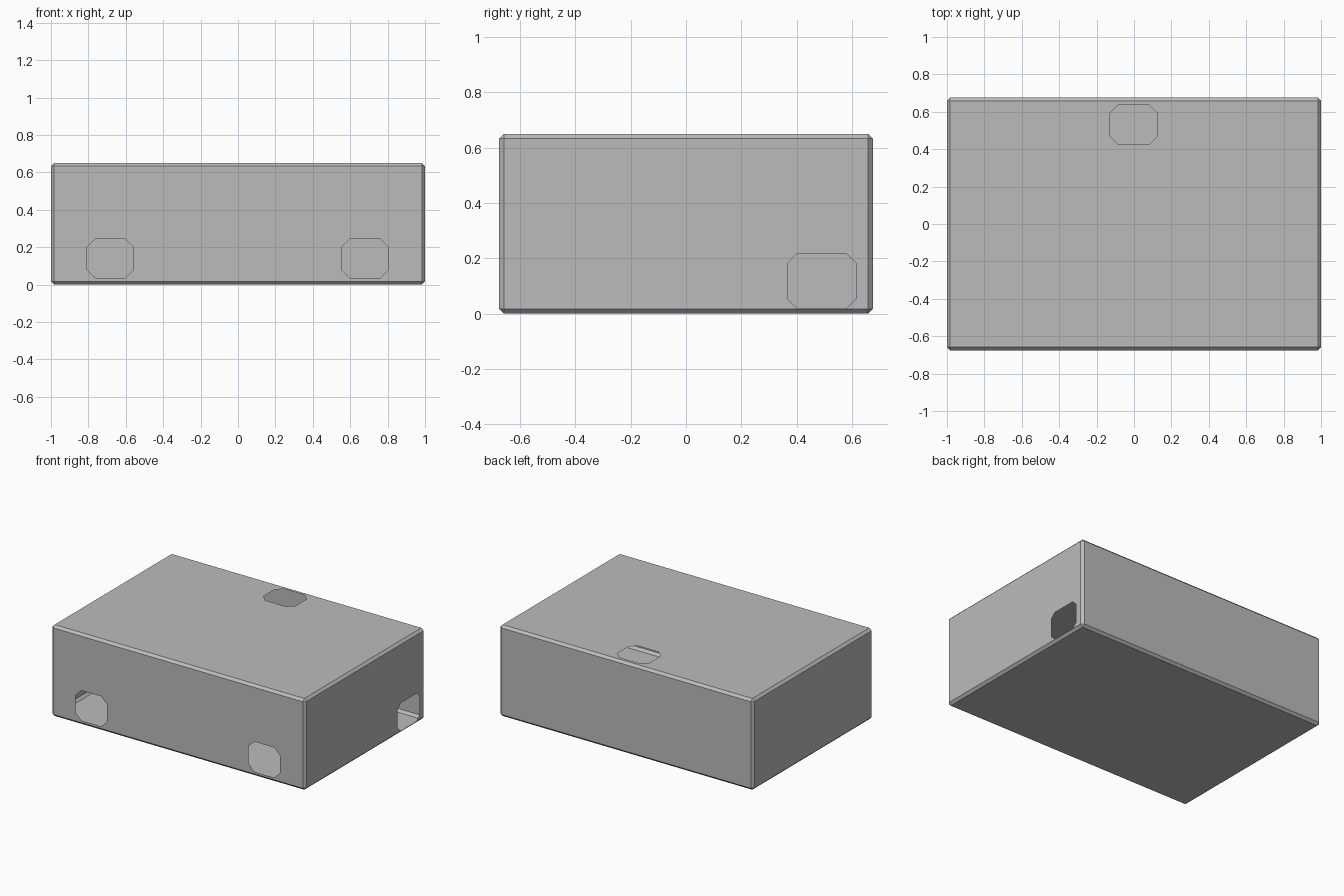
import bpy, bmesh
from mathutils import Vector

if "Cube" in bpy.data.objects:
    bpy.data.objects.remove(bpy.data.objects["Cube"])

HX, HY, H, B = 1.0, 0.675, 0.65, 0.017   # half width, half depth, height, edge chamfer

grey = bpy.data.materials.new("plain grey")
grey.diffuse_color = (0.5, 0.5, 0.5, 1)
grey.use_nodes = True
grey.node_tree.nodes["Principled BSDF"].inputs["Base Color"].default_value = grey.diffuse_color

# Hollow box shell with chamfered edges
bm = bmesh.new()
bmesh.ops.create_cube(bm, size=1)
for v in bm.verts:
    v.co = Vector((v.co.x * 2 * HX, v.co.y * 2 * HY, (v.co.z + 0.5) * H))
bmesh.ops.bevel(bm, geom=bm.edges[:], offset=B, segments=1, affect='EDGES')
bm.normal_update()


def octagon(u0, u1, v0, v1, c):
    """Rectangle with cut corners."""
    return [(u0 + c, v0), (u1 - c, v0), (u1, v0 + c), (u1, v1 - c),
            (u1 - c, v1), (u0 + c, v1), (u0, v1 - c), (u0, v0 + c)]


def cut_holes(normal, place, holes):
    """Refill one wall of the shell around its openings."""
    n = Vector(normal)
    face = max(bm.faces, key=lambda f: f.normal.dot(n) * f.calc_area())
    edges = list(face.edges)
    bmesh.ops.delete(bm, geom=[face], context='FACES_ONLY')
    for hole in holes:
        ring = [bm.verts.new(place(u, v)) for u, v in octagon(*hole)]
        edges += [bm.edges.new((ring[i], ring[(i + 1) % 8])) for i in range(8)]
    bmesh.ops.triangle_fill(bm, edges=edges, use_beauty=True, normal=n)
    bm.normal_update()


# Openings: two in front, one on the right, one in the top
cut_holes((0, -1, 0), lambda u, v: (u, -HY, v),
          [(-0.806, -0.56, 0.032, 0.247, 0.045), (0.557, 0.803, 0.032, 0.247, 0.045)])
cut_holes((1, 0, 0), lambda u, v: (HX, u, v), [(0.367, 0.614, 0.019, 0.217, 0.034)])
cut_holes((0, 0, 1), lambda u, v: (u, v, H), [(-0.128, 0.125, 0.424, 0.637, 0.045)])

bmesh.ops.recalc_face_normals(bm, faces=bm.faces[:])
me = bpy.data.meshes.new("box_shell")
bm.to_mesh(me)
bm.free()
me.materials.append(grey)
box = bpy.data.objects.new("box_shell", me)
bpy.context.collection.objects.link(box)
